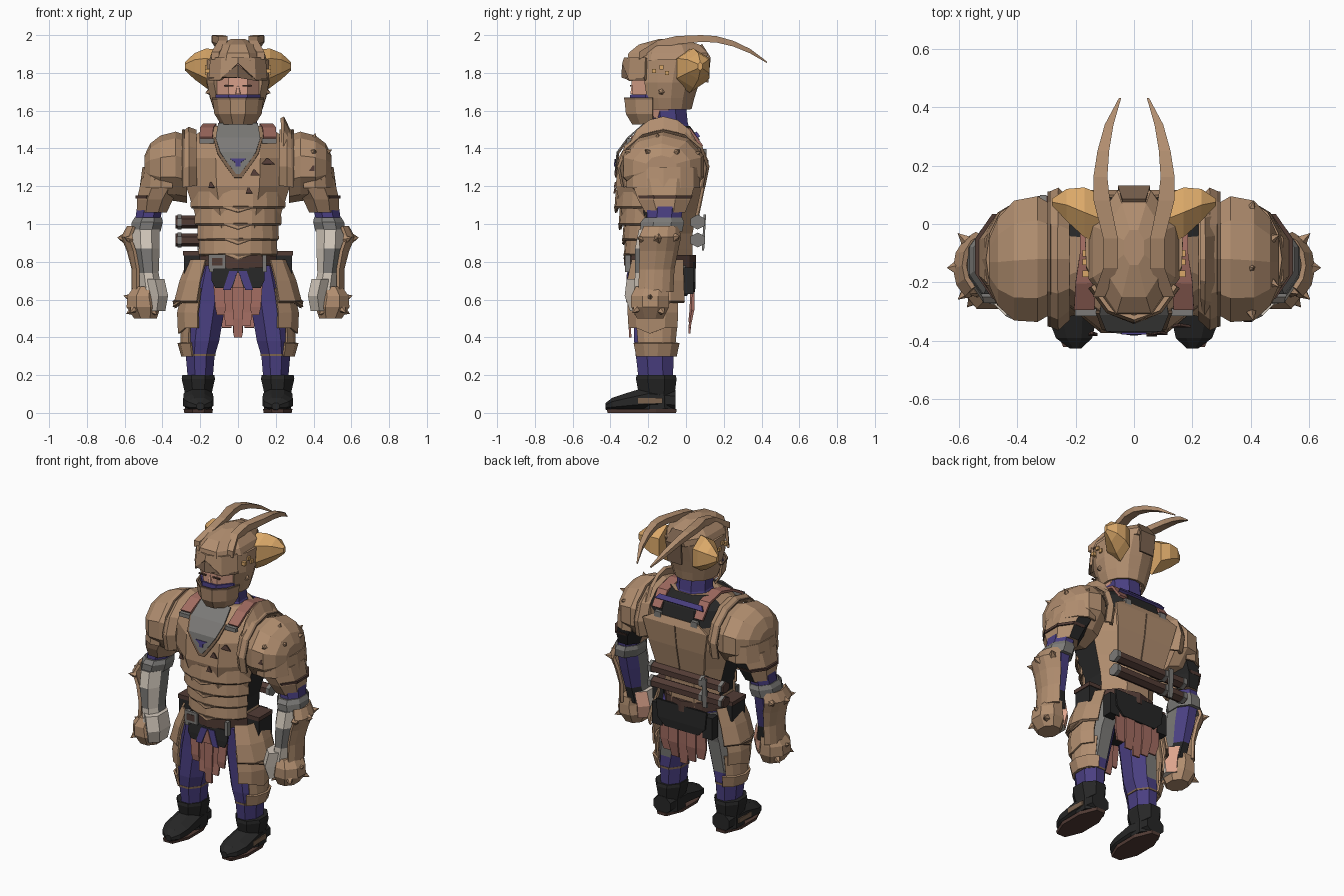
import bpy, bmesh, math
from mathutils import Vector

COL = {"tan": (.44, .27, .16), "purple": (.068, .05, .22), "black": (.02, .02, .02),
       "grey": (.2, .195, .185), "bone": (.65, .58, .5), "cloth_pink": (.36, .15, .12),
       "skin": (.74, .38, .27), "gold": (.7, .39, .14), "dark_brown": (.085, .045, .036),
       "trim_brown": (.2, .125, .078)}
NAMES = list(COL)
MATS = []
for k, c in COL.items():
    m = bpy.data.materials.new(k)
    m.diffuse_color = (*c, 1)
    MATS.append(m)
LR = (1, -1)


def finish(name, bm, mat, thick=0, rule=None, sx=1):
    bmesh.ops.remove_doubles(bm, verts=bm.verts, dist=1e-5)
    bmesh.ops.recalc_face_normals(bm, faces=bm.faces)
    for f in bm.faces:
        n, c = f.normal.copy(), f.calc_center_median()
        n.x *= sx
        c.x *= sx
        f.material_index = NAMES.index((rule and rule(n, c)) or mat)
    me = bpy.data.meshes.new(name)
    bm.to_mesh(me)
    bm.free()
    for m in MATS:
        me.materials.append(m)
    ob = bpy.data.objects.new(name, me)
    bpy.context.collection.objects.link(ob)
    if thick:
        s = ob.modifiers.new("thickness", "SOLIDIFY")
        s.thickness, s.offset = thick, 0


def loft(name, rings, mat, n=8, axis="z", arc=None, thick=.012, sides=(1,), rule=None, drop=0):
    """rings of (x, y, z, ra, rb) square to an axis; arc in degrees makes an open plate"""
    for s in sides:
        bm = bmesh.new()
        rows = []
        for x, y, z, ra, rb in rings:
            row = []
            for i in range(n + 1 if arc else n):
                if arc:
                    t, k = math.radians(arc[0] + (arc[1] - arc[0]) * i / n), 1
                else:
                    t, k = 2 * math.pi * (i + .5) / n, 1 / math.cos(math.pi / n)
                a, b = ra * k * math.cos(t), rb * k * math.sin(t)
                p = {"z": (x + a, y + b, z), "x": (x, y + a, z + b), "y": (x + a, y, z + b)}[axis]
                row.append(bm.verts.new((p[0] * s, p[1], p[2])))
            rows.append(row)
        rows[0][n // 2].co.z -= drop  # pointed or arched lower edge
        for p, q in zip(rows, rows[1:]):
            for i in range(n):
                j = (i + 1) % len(p)
                bm.faces.new((p[i], p[j], q[j], q[i]))
        if not arc:
            bm.faces.new(rows[0])
            bm.faces.new(rows[-1])
        finish(name, bm, mat, thick if arc else 0, rule, s)


def yspan(rows, cx=0):
    """(z, half width, y front, y back) to rings"""
    return [(cx, (a + b) / 2, z, r, (b - a) / 2) for z, r, a, b in rows]


def box(name, loc, size, mat, sides=(1,)):
    x, y, z = loc
    a, b, c = (v / 2 for v in size)
    loft(name, [(x, y, z - c, a, b), (x, y, z + c, a, b)], mat, 4, sides=sides)


def strip(name, rows, mat, thick=.009, sides=(1,)):
    """ribbon of (centre x, half width, y, z) rows"""
    for s in sides:
        bm = bmesh.new()
        vs = [[bm.verts.new(((x + d * w) * s, y, z)) for d in (-1, 1)] for x, w, y, z in rows]
        for p, q in zip(vs, vs[1:]):
            bm.faces.new((p[0], p[1], q[1], q[0]))
        finish(name, bm, mat, thick)


def spike(name, pos, d, r, h, mat="tan", sides=LR):
    for s in sides:
        bm = bmesh.new()
        bmesh.ops.create_cone(bm, cap_ends=True, segments=5, radius1=r, radius2=0, depth=h)
        v = Vector((d[0] * s, d[1], d[2])).normalized()
        bmesh.ops.rotate(bm, verts=bm.verts, matrix=Vector((0, 0, 1)).rotation_difference(v).to_matrix())
        bmesh.ops.translate(bm, verts=bm.verts, vec=Vector((pos[0] * s, pos[1], pos[2])) + v * h / 2)
        finish(name, bm, mat)


# Boots and soles
loft("boot_shaft", yspan([(.02, .072, -.25, -.055), (.1, .07, -.25, -.06), (.18, .088, -.265, -.05),
                          (.2, .085, -.262, -.055)], .21), "black", sides=LR)
loft("boot_foot", [(.21, -.055, .065, .06, .055), (.21, -.2, .075, .078, .065), (.21, -.33, .055, .08, .045),
                   (.205, -.39, .045, .062, .035), (.2, -.425, .035, .02, .018)], "black", axis="y", sides=LR)
loft("boot_sole", yspan([(0, .074, -.415, -.052), (.02, .078, -.42, -.05)], .21), "dark_brown", sides=LR)
box("boot_side_patch", (.287, -.19, .065), (.008, .13, .03), "trim_brown", LR)

# Legs
loft("trouser_leg", [(.2, -.16, .17, .065, .09), (.2, -.165, .3, .076, .1), (.19, -.17, .38, .09, .105),
                     (.165, -.16, .58, .1, .115), (.13, -.14, .78, .09, .14)], "purple", sides=LR,
     rule=lambda n, c: "grey" if c.z > .4 and n.x + n.y > .9 else None)
loft("knee_band", [(.2, -.165, .3, .08, .103), (.2, -.165, .312, .08, .103)], "trim_brown", sides=LR)
loft("shin_plate", [(.2, -.16, .3, .095, .11), (.2, -.16, .37, .115, .125)], "tan", 4, arc=(-65, 75), sides=LR)
loft("knee_plate", [(.2, -.16, .36, .1, .11), (.2, -.16, .5, .095, .125)], "tan", 5, arc=(-55, 65), sides=LR)
loft("lower_tasset", [(.17, -.16, .45, .145, .145), (.17, -.16, .53, .15, .15), (.16, -.16, .66, .13, .15)],
     "tan", 4, arc=(-74, 50), drop=.03, sides=LR)
loft("upper_tasset", [(.16, -.15, .59, .182, .17), (.15, -.15, .7, .155, .165), (.13, -.14, .81, .13, .15)],
     "tan", 4, arc=(-72, 55), drop=.03, sides=LR)
loft("tasset_edge", [(.16, -.15, .585, .172, .165), (.16, -.15, .595, .184, .172)], "trim_brown", 4,
     arc=(-72, 55), drop=.03, sides=LR)

# Hips, hanging cloth and belt
loft("hips", yspan([(.62, .1, -.24, .0), (.68, .18, -.27, .03), (.8, .2, -.29, .04)]), "black", n=10)
for i in range(-2, 3):
    strip("front_cloth", [(i * .05, .03, -.295 + .008 * (i % 2), .68),
                          (i * .047, .027, -.3 + .012 * (i % 2), .5 + .03 * abs(i)),
                          (i * .045, .022, -.295, .4 + .06 * abs(i))], "cloth_pink", .012)
    strip("back_cloth", [(i * .065, .034, .03 + .008 * (i % 2), .7),
                         (i * .065, .034, .025 + .014 * (i % 2), .55),
                         (i * .06, .025, .018, .42 + .03 * abs(i))], "cloth_pink", .012)
strip("front_flap", [(.0, .14, -.298, .77), (.0, .14, -.306, .7), (0, .12, -.307, .66)], "black")
strip("front_purple_strip", [(.025, .022, -.306, .75), (.06, .02, -.314, .65)], "purple", sides=LR)
strip("front_pale_wedge", [(0, .03, -.311, .66), (0, .004, -.309, .74)], "cloth_pink")
strip("back_flap", [(0, .18, .042, .8), (0, .17, .045, .69), (0, .12, .042, .64)], "black", .012)
loft("belt", yspan([(.765, .208, -.31, .045), (.835, .208, -.312, .045)]), "dark_brown", n=10)
box("buckle_frame", (-.11, -.316, .8), (.09, .016, .075), "grey")
box("buckle_plate", (-.11, -.32, .8), (.055, .014, .04), "dark_brown")
box("belt_clasp", (.14, -.308, .79), (.022, .03, .09), "grey", LR)
box("belt_pouch", (.245, -.13, .79), (.08, .13, .12), "black", LR)
box("pouch_flap", (.245, -.13, .845), (.09, .14, .025), "dark_brown", LR)
box("rear_pouch", (.18, .01, .7), (.07, .06, .14), "black", LR)


# Torso
def torso_rule(n, c):
    if .85 < c.z < 1.3 and abs(n.x) > .8:
        return "black"
    if c.z > 1.36 and n.y > .2:
        return "black"


loft("torso", yspan([(.76, .195, -.295, .03), (.87, .195, -.3, .035), (.95, .2, -.31, .035),
                     (1.06, .23, -.34, .055), (1.2, .275, -.372, .085), (1.35, .285, -.358, .1),
                     (1.45, .26, -.3, .07), (1.52, .15, -.21, .02)]), "tan", rule=torso_rule)
for z, r, f in ((.84, .205, .172), (.92, .213, .18), (1.0, .228, .2), (1.09, .25, .222)):
    loft("belly_plate", [(0, -.14, z, r + .012, f + .012), (0, -.14, z + .09, r + .008, f + .004)], "tan", 8,
         arc=(-160, -20), drop=.025)
    loft("belly_plate_edge", [(0, -.14, z - .005, r + .005, f + .008), (0, -.14, z + .005, r + .013, f + .014)],
         "trim_brown", 8, arc=(-160, -20), drop=.025)
strip("grey_bib", [(0, .01, -.374, 1.265), (0, .06, -.369, 1.33), (0, .095, -.363, 1.38),
                   (0, .118, -.308, 1.455), (0, .105, -.222, 1.53)], "grey")
strip("bib_border", [(0, .02, -.371, 1.245), (0, .075, -.365, 1.32), (0, .11, -.358, 1.375),
                     (0, .13, -.301, 1.455)], "trim_brown")
strip("bib_mark", [(0, .012, -.379, 1.305), (0, .014, -.377, 1.325), (0, .042, -.374, 1.345)], "purple", .006)
strip("shoulder_strap", [(.17, .035, -.29, 1.455), (.165, .035, -.2, 1.505), (.15, .035, -.1, 1.525),
                         (.15, .035, .02, 1.5), (.15, .03, .085, 1.41)], "cloth_pink", .015, LR)
box("strap_buckle", (.165, -.302, 1.44), (.075, .025, .025), "grey", LR)
box("rear_strap_buckle", (.13, .095, 1.375), (.045, .025, .045), "grey", LR)
strip("back_plate", [(0, .17, .056, 1.04), (0, .2, .09, 1.2), (0, .23, .108, 1.34), (0, .15, .092, 1.38)],
      "tan", .016)
strip("back_seam", [(0, .004, .066, 1.04), (0, .004, .099, 1.2), (0, .004, .117, 1.34)], "trim_brown", .006)
strip("back_purple_trim", [(0, .17, .068, 1.46), (0, .15, .05, 1.485)], "purple", .016)
for x, y, z, w in ((.1, -.375, 1.265, .025), (.07, -.38, 1.17, .018), (-.13, -.378, 1.2, .016),
                   (.17, -.35, 1.325, .035)):
    strip("armour_scar", [(x - .01, w, y, z - .008), (x - .015, .004, y + .006, z + .022)], "dark_brown")

# Bedrolls across the lower back
for z in (.915, 1.01):
    loft("bedroll", [(x, .062, z, .034, .03) for x in (-.33, .2)], "dark_brown", 6, "x")
    for x in (-.31, -.17, .195):
        loft("bedroll_strap", [(x - .011, .062, z, .038, .034), (x + .011, .062, z, .038, .034)], "grey", 6, "x")
strip("roll_hanger", [(-.2, .015, .09, .86), (-.2, .015, .1, 1.05)], "grey", .012)

# Shoulders
loft("collar_plate", [(.225, -.12, 1.29, .2, .2), (.26, -.12, 1.29, .235, .215), (.29, -.12, 1.28, .22, .2)],
     "tan", 8, "x", arc=(-25, 205), thick=.02, sides=LR)
loft("collar_edge", [(.283, -.12, 1.285, .227, .212), (.295, -.12, 1.285, .225, .208)], "trim_brown", 8, "x",
     arc=(-25, 205), sides=LR)
loft("collar_fin", [(.235, -.12, 1.3, .2, .265), (.275, -.12, 1.28, .21, .2)], "tan", 6, "x",
     arc=(25, 155), thick=.02)
loft("pauldron", [(.27, -.12, 1.29, .18, .17), (.33, -.12, 1.305, .215, .175), (.41, -.125, 1.3, .205, .16),
                  (.465, -.13, 1.3, .15, .12), (.495, -.13, 1.3, .08, .06)], "tan", 10, "x", sides=LR)
loft("pauldron_skirt", [(.39, -.12, 1.19, .125, .19), (.39, -.12, 1.3, .11, .19)], "tan", 8, arc=(-110, 110), sides=LR)
loft("upper_arm_plate", [(.455, -.11, 1.06, .078, .105), (.44, -.115, 1.13, .095, .14),
                         (.39, -.12, 1.24, .12, .175)], "tan", sides=LR,
     rule=lambda n, c: "black" if n.y > .3 and n.x < .3 else None)
loft("arm_band", [(.447, -.11, 1.135, .096, .138), (.443, -.11, 1.15, .1, .145)], "dark_brown", sides=LR)
for p, d in (((.4, -.3, 1.38), (.3, -1, .4)), ((.47, -.2, 1.38), (1, -.6, .5)), ((.47, -.05, 1.38), (1, .5, .5)),
             ((.4, -.15, 1.45), (.3, 0, 1)), ((.4, .05, 1.37), (.3, 1, .4))):
    spike("pauldron_spike", p, d, .018, .035, sides=(1,))
strip("pauldron_dent", [(.39, .015, -.33, 1.28), (.4, .004, -.328, 1.31)], "dark_brown", .009)


# Arms
def arm_rule(n, c):
    if n.y > .5:
        return "purple" if c.z > .75 else "black"
    if n.y < -.3 and (c.z > .89 or c.z < .7):
        return "bone"
    if n.y < -.3 and n.x < -.3:
        return "bone"


loft("sleeve", [(.485, -.12, .98, .065, .09), (.465, -.11, 1.1, .068, .095)], "purple", sides=LR)
loft("elbow_cuff", [(.49, -.13, .96, .08, .11), (.48, -.125, 1.01, .082, .115), (.475, -.12, 1.035, .072, .1)],
     "grey", sides=LR)
loft("forearm", [(.46, -.19, .64, .058, .085), (.475, -.18, .74, .055, .09), (.485, -.165, .87, .07, .105),
                 (.488, -.145, .97, .072, .105)], "grey", sides=LR, rule=arm_rule)
loft("forearm_guard", [(.49, -.17, .64, .066, .1), (.49, -.165, .76, .064, .1), (.495, -.155, .86, .085, .11),
                       (.51, -.15, .93, .1, .12), (.5, -.14, .985, .08, .1)], "tan", 5, arc=(-52, 75),
     thick=.018, sides=LR)
spike("elbow_spike", (.59, -.15, .925), (1, 0, .05), .04, .05)
spike("elbow_front_spike", (.57, -.23, .92), (.8, -.7, .2), .025, .045)
spike("elbow_rear_spike", (.57, -.06, .93), (.8, .7, .2), .025, .045)
loft("inner_palm", [(.43, -.21, .54, .045, .075), (.42, -.215, .62, .05, .095), (.44, -.21, .71, .05, .09)],
     "bone", 6, sides=LR, rule=lambda n, c: "skin" if n.y > .3 else None)
loft("gauntlet_fist", [(.49, -.19, .5, .06, .07), (.5, -.19, .56, .09, .1), (.505, -.19, .62, .08, .1),
                       (.49, -.18, .67, .06, .085)], "tan", sides=LR)
for p, d in (((.57, -.19, .61), (1, 0, .3)), ((.56, -.13, .54), (1, .5, -.5)), ((.55, -.26, .55), (.6, -.7, -.6)),
             ((.45, -.25, .54), (-.6, -.6, -.6))):
    spike("knuckle_spike", p, d, .022, .04)

# Neck, head and mask
loft("neck_scarf", yspan([(1.46, .14, -.23, .04), (1.53, .1, -.19, .01), (1.62, .1, -.2, .0)]), "purple")
loft("head", yspan([(1.56, .085, -.26, -.04), (1.64, .115, -.28, .0), (1.8, .125, -.292, .02),
                    (1.9, .1, -.26, .0)]), "skin")
loft("scarf_edge", yspan([(1.655, .12, -.297, -.02), (1.685, .119, -.295, -.02)]), "purple")
loft("face_mask", [(0, -.17, 1.53, .085, .115), (0, -.17, 1.585, .12, .15), (0, -.17, 1.665, .13, .158)],
     "tan", 5, arc=(-178, -2))
loft("mask_edge", [(0, -.17, 1.66, .133, .16), (0, -.17, 1.67, .133, .16)], "trim_brown", 5, arc=(-178, -2))
strip("closed_eye", [(.05, .025, -.292, 1.727), (.05, .025, -.292, 1.735)], "dark_brown", sides=LR)
spike("nose", (0, -.28, 1.69), (0, -.1, 1), .018, .06, "skin", (1,))

# Helmet with an arched brim
loft("helmet_sides", yspan([(1.61, .122, -.23, .02), (1.67, .142, -.25, .035), (1.75, .16, -.27, .06),
                            (1.87, .16, -.28, .1)]), "tan", 10, arc=(-42, 222), thick=.02)
loft("helmet_dome", yspan([(1.865, .155, -.31, .105), (1.905, .14, -.305, .115), (1.95, .1, -.25, .07),
                           (1.98, .035, -.14, -.02)]), "tan")
loft("helmet_brim", [(0, -.13, 1.765, .165, .2), (0, -.13, 1.88, .155, .19)], "tan", 4, arc=(-155, -25),
     drop=-.085, thick=.016)
loft("brim_trim", [(0, -.13, 1.76, .166, .203), (0, -.13, 1.775, .168, .206)], "trim_brown", 4, arc=(-155, -25),
     drop=-.085)
strip("helmet_back_ridge", [(0, .05, .112, 1.75), (0, .055, .125, 1.88), (0, .04, .08, 1.95)], "trim_brown", .012)
spike("cheek_spike", (.15, -.13, 1.7), (1, 0, -.3), .02, .025)
for y, z in ((-.17, 1.81), (-.13, 1.83), (-.1, 1.8)):
    box("helmet_stud", (.163, y, z), (.025, .022, .022), "gold", LR)
# Side horns, then the two long feelers
loft("side_horn", [(.12, .02, 1.81, .085, .1), (.17, .04, 1.825, .085, .09), (.23, .065, 1.835, .055, .06),
                   (.28, .075, 1.835, .012, .02)], "gold", 6, "x", sides=LR)
loft("feeler", [(.12, -.25, 1.89, .02, .02), (.08, -.15, 1.95, .025, .022), (.08, -.05, 1.973, .025, .022),
                (.11, .08, 1.982, .028, .018), (.115, .16, 1.978, .024, .017), (.105, .25, 1.955, .02, .015),
                (.085, .34, 1.915, .015, .012), (.048, .43, 1.855, .004, .004)], "tan", 4, "y", sides=LR)
